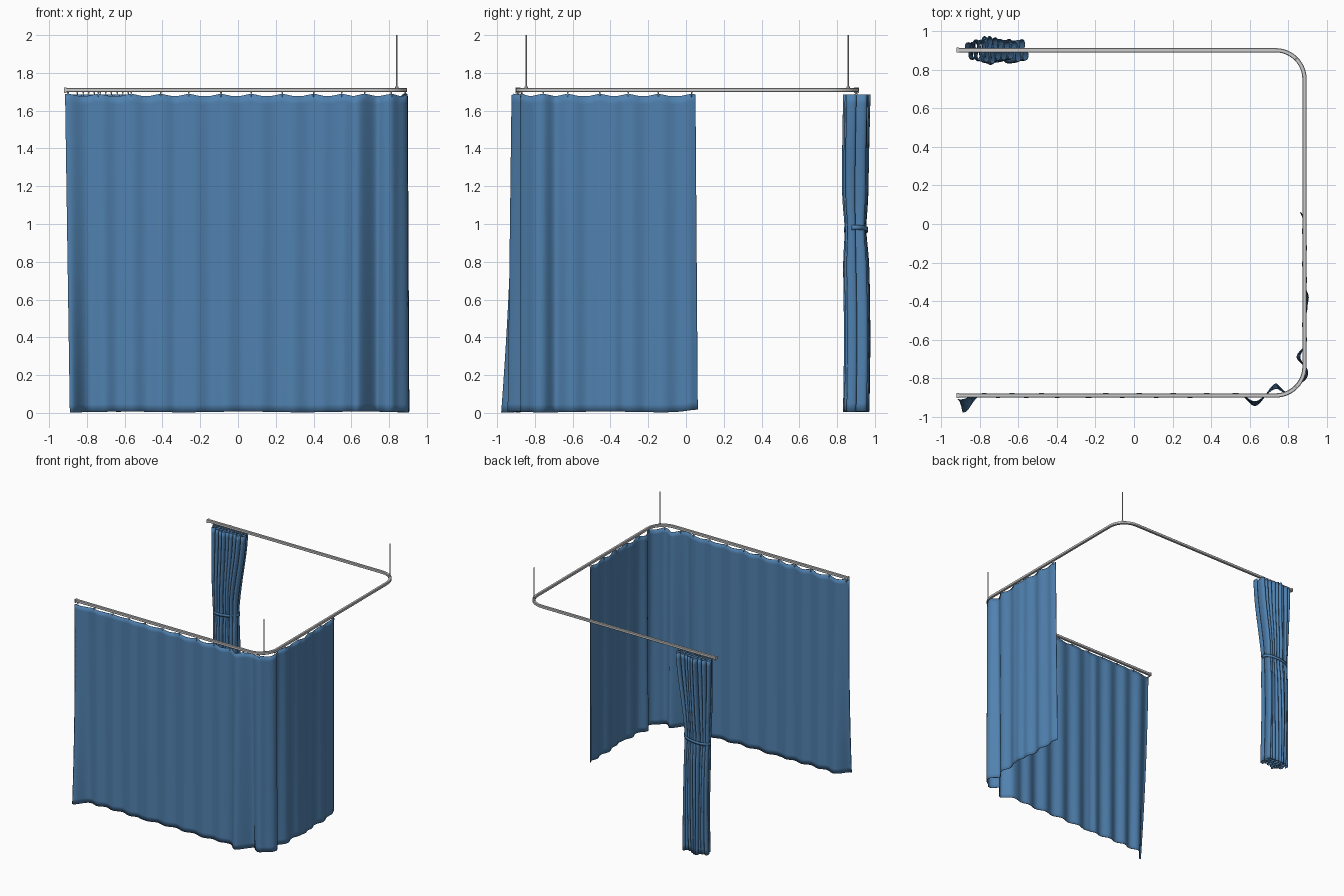
import bpy, bmesh, math, random
from math import sin, cos, pi, exp, radians
from mathutils import Vector, Matrix

if "Cube" in bpy.data.objects:
    bpy.data.objects.remove(bpy.data.objects["Cube"])

random.seed(4)
blue = bpy.data.materials.new("blue_cloth")
blue.diffuse_color = (0.08, 0.22, 0.43, 1)
blue.use_nodes = True
blue.node_tree.nodes["Principled BSDF"].inputs["Base Color"].default_value = blue.diffuse_color


def make(name, verts, faces, mat=None, angle=40):
    me = bpy.data.meshes.new(name)
    me.from_pydata(verts, [], faces)
    ob = bpy.data.objects.new(name, me)
    bpy.context.collection.objects.link(ob)
    if mat:
        me.materials.append(mat)
    bm = bmesh.new()
    bm.from_mesh(me)
    bmesh.ops.recalc_face_normals(bm, faces=bm.faces)
    bm.to_mesh(me)
    bm.free()
    bpy.ops.object.select_all(action='DESELECT')
    ob.select_set(True)
    bpy.context.view_layer.objects.active = ob
    bpy.ops.object.shade_smooth_by_angle(angle=radians(angle))
    return ob


def sheet(name, cols, rows, fn, thick=0.004):
    """Cloth grid from fn(u, t): u along the width, t from top to bottom."""
    verts = [fn(i / cols, j / rows) for j in range(rows + 1) for i in range(cols + 1)]
    w = cols + 1
    faces = [(j * w + i, j * w + i + 1, (j + 1) * w + i + 1, (j + 1) * w + i)
             for j in range(rows) for i in range(cols)]
    ob = make(name, verts, faces, blue, 70)
    mod = ob.modifiers.new("thickness", 'SOLIDIFY')
    mod.thickness, mod.offset = thick, 0
    return ob


def box(name, c, size):
    bpy.ops.mesh.primitive_cube_add(size=1, location=c)
    ob = bpy.context.object
    ob.name, ob.scale = name, size


def rod(name, c, r, h):
    bpy.ops.mesh.primitive_cylinder_add(vertices=12, radius=r, depth=h, location=c)
    bpy.context.object.name = name
    bpy.ops.object.shade_smooth_by_angle(angle=radians(40))


# U-shaped ceiling rail: chamfered profile swept round two corners
XL, XR, YF, YB, R, ZR = -0.915, 0.885, -0.89, 0.902, 0.15, 1.71
path = [(Vector((XL, YF, ZR)), -pi / 2)]
for cy, a0 in ((YF + R, -pi / 2), (YB - R, 0)):
    for k in range(13):
        a = a0 + k / 12 * pi / 2
        path.append((Vector((XR - R + R * cos(a), cy + R * sin(a), ZR)), a))
path.append((Vector((XL, YB, ZR)), pi / 2))
prof = [(-.011, -.008), (-.008, -.011), (.008, -.011), (.011, -.008),
        (.011, .008), (.008, .011), (-.008, .011), (-.011, .008)]
verts = [p + Vector((cos(a) * n, sin(a) * n, z)) for p, a in path for n, z in prof]
m = len(prof)
faces = [(i * m + k, i * m + (k + 1) % m, (i + 1) * m + (k + 1) % m, (i + 1) * m + k)
         for i in range(len(path) - 1) for k in range(m)]
faces += [tuple(range(m)), tuple(range(len(verts) - m, len(verts)))]
make("curtain_rail", verts, faces)

# end caps, ceiling rods and their clamps
for tag, y in (("front", YF), ("back", YB)):
    box("rail_end_cap_" + tag, (XL, y, ZR - .002), (.012, .026, .028))
k = R * (1 - cos(pi / 4))
for tag, y in (("front", YF + k), ("back", YB - k)):
    rod("ceiling_rod_" + tag, (XR - k, y, 1.857), .004, .286)
    rod("rod_clamp_" + tag, (XR - k, y, 1.722), .009, .012)


# drawn curtain follows the rail round the front right corner
L1, LA = XR - R - XL, R * pi / 2
LT = L1 + LA + 0.05 - (YF + R)


def rail_at(s):
    if s < L1:
        return Vector((XL + s, YF, 0)), Vector((0, -1, 0))
    if s < L1 + LA:
        a = -pi / 2 + (s - L1) / R
        n = Vector((cos(a), sin(a), 0))
        return Vector((XR - R, YF + R, 0)) + n * R, n
    return Vector((XR, YF + R + s - L1 - LA, 0)), Vector((1, 0, 0))


# fold centre along the rail, outward depth, half width
folds = [(1.54, .042, .05), (1.66, -.055, .045), (1.82, .02, .05), (1.93, -.03, .04),
         (2.25, .03, .04), (LT, -.03, .04), (.62, .012, .03), (1.4, -.012, .04)]
hooks = [.015, .175, .35, .505, .655, .825, .985, 1.15, 1.315, 1.465,
         1.585, 1.73, 1.87, 2.0, 2.17, 2.32, 2.48, 2.655]


def drawn(u, t):
    s = u * LT
    p, n = rail_at(s)
    d = (.007 + .004 * t) * sin(2 * pi * s / .165 + .8 * sin(3 * s))
    d += (.6 + .4 * t) * sum(a * exp(-((s - c) / w) ** 2) for c, a, w in folds)
    d += (.02 + .065 * t ** 2) * exp(-(s / .05) ** 2)
    q = p + n * d
    q.x += .025 * t * exp(-(s / .25) ** 2)
    q.y += .012 * t * exp(-((LT - s) / .2) ** 2)
    # top edge sags between hooks
    near = min(abs(s - h) for h in hooks)
    top = 1.69 - .013 * min(1, near / .06)
    low = .003 + .004 * sin(5 * s) ** 2 + .012 * exp(-((LT - s) / .08) ** 2)
    q.z = top + (low - top) * t
    return q


sheet("drawn_curtain", 360, 40, drawn)

# gathered curtain: deep looping folds, pinched at the tie
N = 9
jit = [random.uniform(.75, 1.1) for _ in range(2 * N + 2)]
TIE = 0.97


def ease(x):
    x = max(0, min(1, x))
    return x * x * (3 - 2 * x)


def gathered(u, t):
    z = 1.685 + (.005 - 1.685) * t
    e = ease((1.69 - z) / (1.69 - TIE))
    x0 = -.865 + .015 * e
    x1 = -.56 - .07 * e
    pinch = exp(-((z - TIE) / .12) ** 2)
    ph = 2 * pi * N * u
    amp = jit[int(2 * N * u)] * (.066 + .006 * (1 - e) * sin(7 * u)) * (1 - .18 * pinch)
    amp *= .6 + .4 * sin(pi * u) ** .5 if 0 < u < 1 else .6
    x = x0 + (x1 - x0) * u - .009 * sin(2 * ph) + .006 * sin(3 * z + 9 * u)
    y = .9 + amp * sin(ph) + .005 * sin(4 * z)
    return Vector((x, y, z + .006 * t * (1 + sin(11 * u))))


sheet("gathered_curtain", 24 * N, 36, gathered, .003)

# tie band: flat loop, slightly tilted
tie_v, tie_f, M = [], [], 40
for i in range(M):
    a = 2 * pi * i / M
    for dz in (-.012, .012):
        tie_v.append(Vector((-.74 + .122 * cos(a), .9 + .064 * sin(a),
                             TIE + dz + .012 * cos(a))))
    j = (i + 1) % M
    tie_f.append((2 * i, 2 * j, 2 * j + 1, 2 * i + 1))
tie = make("curtain_tie", tie_v, tie_f, blue, 60)
tie.modifiers.new("thickness", 'SOLIDIFY').thickness = .005

# gliders: small stem and ring under the rail
spots = [(*rail_at(s)[0].xy, math.atan2(*rail_at(s)[1].yx)) for s in hooks]
spots += [(-.85 + .03 * i, YB, pi / 2) for i in range(10)]
for i, (x, y, a) in enumerate(spots):
    rod(f"glider_stem_{i}", (x, y, 1.697), .004, .014)
    bpy.ops.mesh.primitive_torus_add(major_radius=.009, minor_radius=.002, major_segments=14,
                                     minor_segments=6, location=(x, y, 1.682),
                                     rotation=(pi / 2, 0, a))
    bpy.context.object.name = f"glider_ring_{i}"
    bpy.ops.object.shade_smooth()
